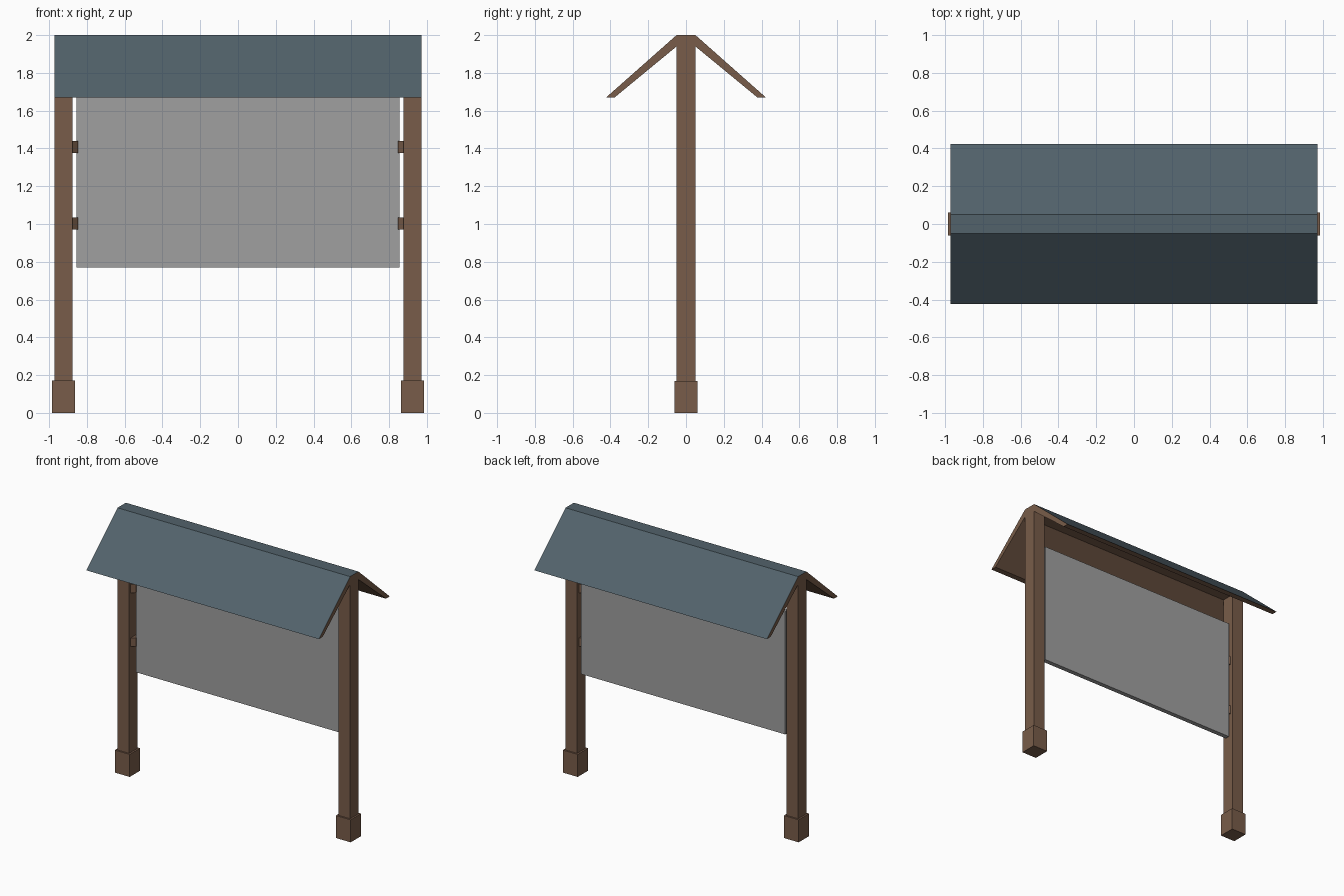
import bpy, bmesh
from mathutils import Vector

if "Cube" in bpy.data.objects:
    bpy.data.objects.remove(bpy.data.objects["Cube"], do_unlink=True)


def material(name, colour):
    m = bpy.data.materials.new(name)
    m.use_nodes = True
    m.diffuse_color = (*colour, 1)
    m.node_tree.nodes["Principled BSDF"].inputs["Base Color"].default_value = (*colour, 1)
    return m


wood = material("brown wood", (0.19, 0.108, 0.068))
slate = material("slate roof", (0.084, 0.122, 0.147))
grey = material("grey board", (0.35, 0.35, 0.35))


def prism(name, outline, direction, mats):
    """Extrude a closed outline of 3D points along a direction."""
    bm = bmesh.new()
    face = bm.faces.new([bm.verts.new(p) for p in outline])
    new = bmesh.ops.extrude_face_region(bm, geom=[face])["geom"]
    bmesh.ops.translate(bm, vec=Vector(direction),
                        verts=[v for v in new if isinstance(v, bmesh.types.BMVert)])
    bmesh.ops.recalc_face_normals(bm, faces=bm.faces)
    mesh = bpy.data.meshes.new(name)
    bm.to_mesh(mesh)
    bm.free()
    for m in mats:
        mesh.materials.append(m)
    ob = bpy.data.objects.new(name, mesh)
    bpy.context.collection.objects.link(ob)
    return ob


def box(name, x0, x1, y0, y1, z0, z1, mat):
    return prism(name, [(x0, y0, z0), (x1, y0, z0), (x1, y1, z0), (x0, y1, z0)],
                 (0, 0, z1 - z0), [mat])


# Posts with square feet, and slanted brackets holding the board
for side, s in (("left", 1), ("right", -1)):
    c = s * 0.924
    box(side + "_post", c - 0.0485, c + 0.0485, -0.05, 0.05, 0.17, 1.94, wood)
    box(side + "_foot", c - 0.062, c + 0.062, -0.062, 0.062, 0, 0.17, wood)
    for level, z in (("lower", 0.97), ("upper", 1.375)):
        plan = [(0.876, -0.035), (0.847, -0.01), (0.847, 0.02), (0.876, 0.03)]
        prism(f"{side}_{level}_bracket", [(s * x, y, z) for x, y in plan],
              (0, 0, 0.065), [wood])

# Notice board
box("board", -0.854, 0.854, 0.0, 0.035, 0.77, 1.70, grey)

# Gabled roof with a flat ridge: slate above, wood below and at the ends
half = [(0.05, 2.0), (0.423, 1.67), (0.378, 1.67), (0.05, 1.94)]
section = half + [(-y, z) for y, z in reversed(half)]
roof = prism("roof", [(-0.9725, y, z) for y, z in section], (1.945, 0, 0), [wood, slate])
for p in roof.data.polygons:
    p.material_index = int(p.normal.z > 0.1)
